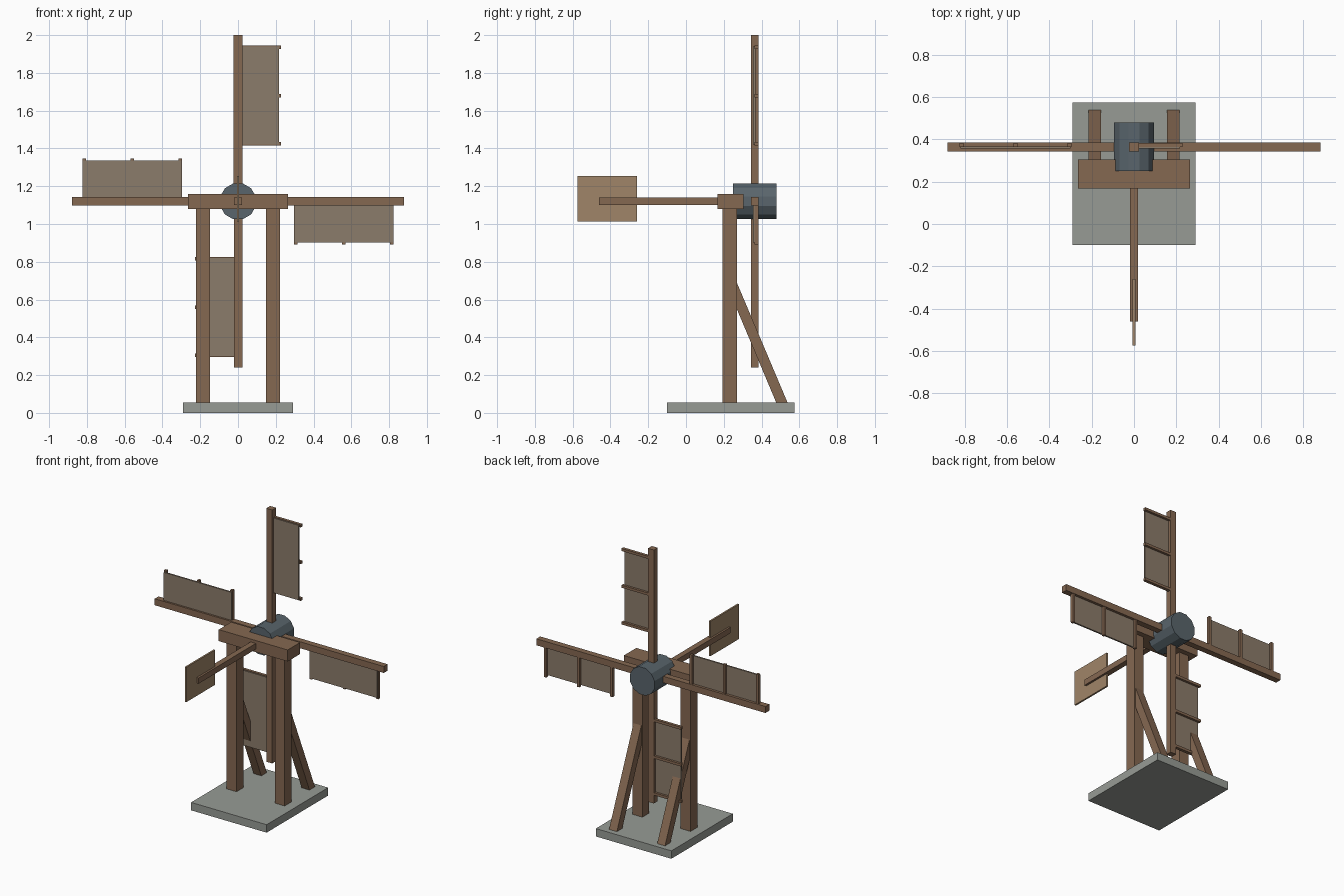
import bpy, bmesh, math
from mathutils import Matrix, Vector

if "Cube" in bpy.data.objects:
    bpy.data.objects.remove(bpy.data.objects["Cube"])


def material(name, rgb):
    m = bpy.data.materials.new(name)
    m.diffuse_color = (*rgb, 1)
    m.use_nodes = True
    m.node_tree.nodes["Principled BSDF"].inputs["Base Color"].default_value = m.diffuse_color
    return m


WOOD = material("wood", (0.235, 0.138, 0.083))
CLOTH = material("cloth", (0.26, 0.20, 0.145))
VANE = material("pale_wood", (0.35, 0.235, 0.138))
IRON = material("iron", (0.10, 0.13, 0.15))
STONE = material("stone", (0.31, 0.33, 0.30))
HUB = Vector((0, 0.364, 1.12))


def finish(name, bm, mat):
    me = bpy.data.meshes.new(name)
    bmesh.ops.recalc_face_normals(bm, faces=bm.faces)
    bm.to_mesh(me)
    bm.free()
    me.materials.append(mat)
    ob = bpy.data.objects.new(name, me)
    bpy.context.collection.objects.link(ob)
    return ob


def box(name, lo, hi, mat, xf=Matrix()):
    lo, hi = Vector(lo), Vector(hi)
    bm = bmesh.new()
    bmesh.ops.create_cube(bm, size=1, matrix=xf @ Matrix.Translation((lo + hi) / 2)
                          @ Matrix.Diagonal((*(hi - lo), 1)))
    return finish(name, bm, mat)


def prism(name, profile_yz, x0, x1, mat):
    bm = bmesh.new()
    face = bm.faces.new([bm.verts.new((x0, y, z)) for y, z in profile_yz])
    ext = bmesh.ops.extrude_face_region(bm, geom=[face])
    moved = [v for v in ext["geom"] if isinstance(v, bmesh.types.BMVert)]
    bmesh.ops.translate(bm, vec=(x1 - x0, 0, 0), verts=moved)
    if len([f for f in bm.faces if abs(f.normal.x) > 0.9]) < 2:
        bmesh.ops.holes_fill(bm, edges=bm.edges)
    return finish(name, bm, mat)


# Base slab
box("base", (-0.29, -0.10, 0), (0.29, 0.575, 0.055), STONE)

# Posts and raking braces on each side
for side, s in (("left", -1), ("right", 1)):
    x = s * 0.185
    box(side + "_post", (x - 0.038, 0.194, 0.03), (x + 0.038, 0.269, 1.10), WOOD)
    prism(side + "_brace", [(0.488, 0.03), (0.548, 0.03), (0.25, 0.735), (0.21, 0.69)],
          x - 0.03, x + 0.03, WOOD)

# Cross beam
box("cross_beam", (-0.265, 0.167, 1.08), (0.265, 0.304, 1.16), WOOD)

# Twelve-sided hub
bm = bmesh.new()
bmesh.ops.create_cone(bm, cap_ends=True, segments=12, radius1=0.098, radius2=0.098, depth=0.23,
                      matrix=Matrix.Translation((0, 0.365, 1.12)) @ Matrix.Rotation(math.pi / 2, 4, 'X')
                      @ Matrix.Rotation(math.pi / 12, 4, 'Z'))
finish("hub", bm, IRON)

# Tail boom and vane
box("tail_boom", (-0.02, -0.46, 1.10), (0.02, 0.27, 1.14), WOOD)
box("tail_vane", (-0.006, -0.575, 1.012), (0.006, -0.26, 1.254), VANE)

# Four arms, each with a spar, a sail and three rungs
for i in range(4):
    xf = Matrix.Translation(HUB) @ Matrix.Rotation(i * math.pi / 2, 4, 'Y')
    box(f"spar_{i}", (-0.0225, -0.021, 0), (0.0225, 0.021, 0.88), WOOD, xf)
    box(f"sail_{i}", (0.01, -0.008, 0.30), (0.217, 0.003, 0.82), CLOTH, xf)
    for j, z in enumerate((0.305, 0.56, 0.815)):
        box(f"rung_{i}_{j}", (0.0, -0.001, z - 0.009), (0.228, 0.019, z + 0.009), WOOD, xf)
